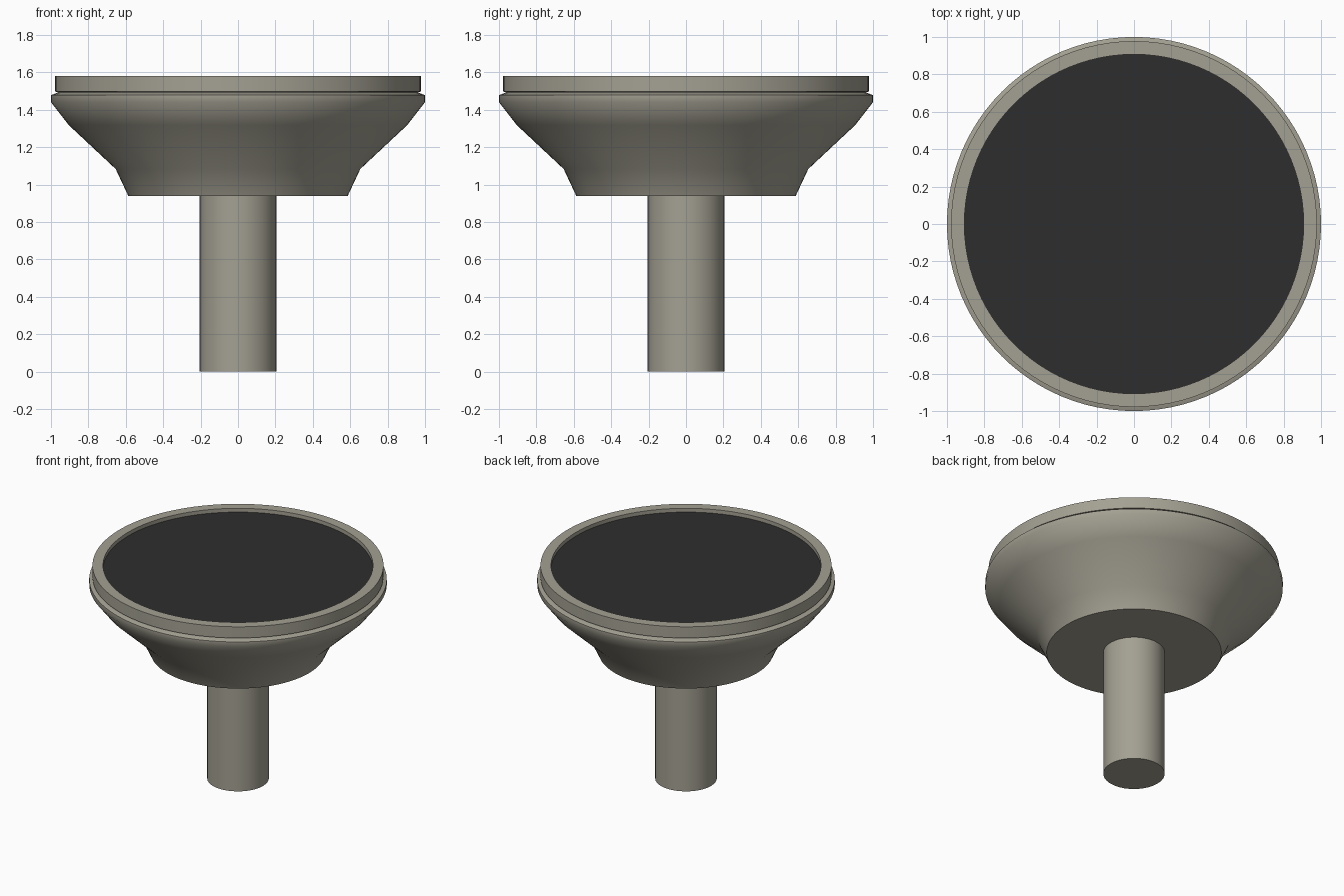
import bpy, bmesh, math

if "Cube" in bpy.data.objects:
    bpy.data.objects.remove(bpy.data.objects["Cube"])


def material(name, color):
    m = bpy.data.materials.new(name)
    m.diffuse_color = (*color, 1)
    m.use_nodes = True
    bsdf = m.node_tree.nodes["Principled BSDF"]
    bsdf.inputs["Base Color"].default_value = (*color, 1)
    bsdf.inputs["Roughness"].default_value = 0.6
    return m


def lathe(name, profile, mat, steps, closed=False):
    """Spin an (r, z) profile around the z axis."""
    bm = bmesh.new()
    verts = [bm.verts.new((r, 0, z)) for r, z in profile]
    pairs = list(zip(verts, verts[1:]))
    if closed:
        pairs.append((verts[-1], verts[0]))
    edges = [bm.edges.new(p) for p in pairs]
    bmesh.ops.spin(bm, geom=verts + edges, cent=(0, 0, 0), axis=(0, 0, 1),
                   angle=math.tau, steps=steps, use_duplicate=False)
    bmesh.ops.remove_doubles(bm, verts=bm.verts, dist=0.0005)
    bmesh.ops.recalc_face_normals(bm, faces=bm.faces)
    mesh = bpy.data.meshes.new(name)
    bm.to_mesh(mesh)
    bm.free()
    mesh.materials.append(mat)
    obj = bpy.data.objects.new(name, mesh)
    bpy.context.collection.objects.link(obj)
    bpy.ops.object.select_all(action="DESELECT")
    obj.select_set(True)
    bpy.context.view_layer.objects.active = obj
    bpy.ops.object.shade_smooth_by_angle(angle=math.radians(45))
    return obj


stone = material("warm grey", (0.37, 0.355, 0.29))
black = material("charcoal", (0.027, 0.027, 0.027))

# Round stem
lathe("stem", [(0, 0), (0.207, 0), (0.207, 0.945), (0, 0.945)], stone, 32)

# Flared head with a shallow groove at its top
lathe("flared_head", [(0, 0.94), (0.587, 0.94), (0.654, 1.083), (0.905, 1.318),
                      (1.0, 1.44), (1.0, 1.478), (0.965, 1.491), (0, 1.491)], stone, 96)

# Raised rim around the face
lathe("rim", [(0.965, 1.485), (0.965, 1.495), (0.978, 1.497), (0.978, 1.58),
              (0.907, 1.58), (0.907, 1.485)], stone, 96, closed=True)

# Dark face set into the rim
lathe("face_disc", [(0, 1.488), (0.907, 1.488), (0.907, 1.552), (0, 1.552)], black, 96)
